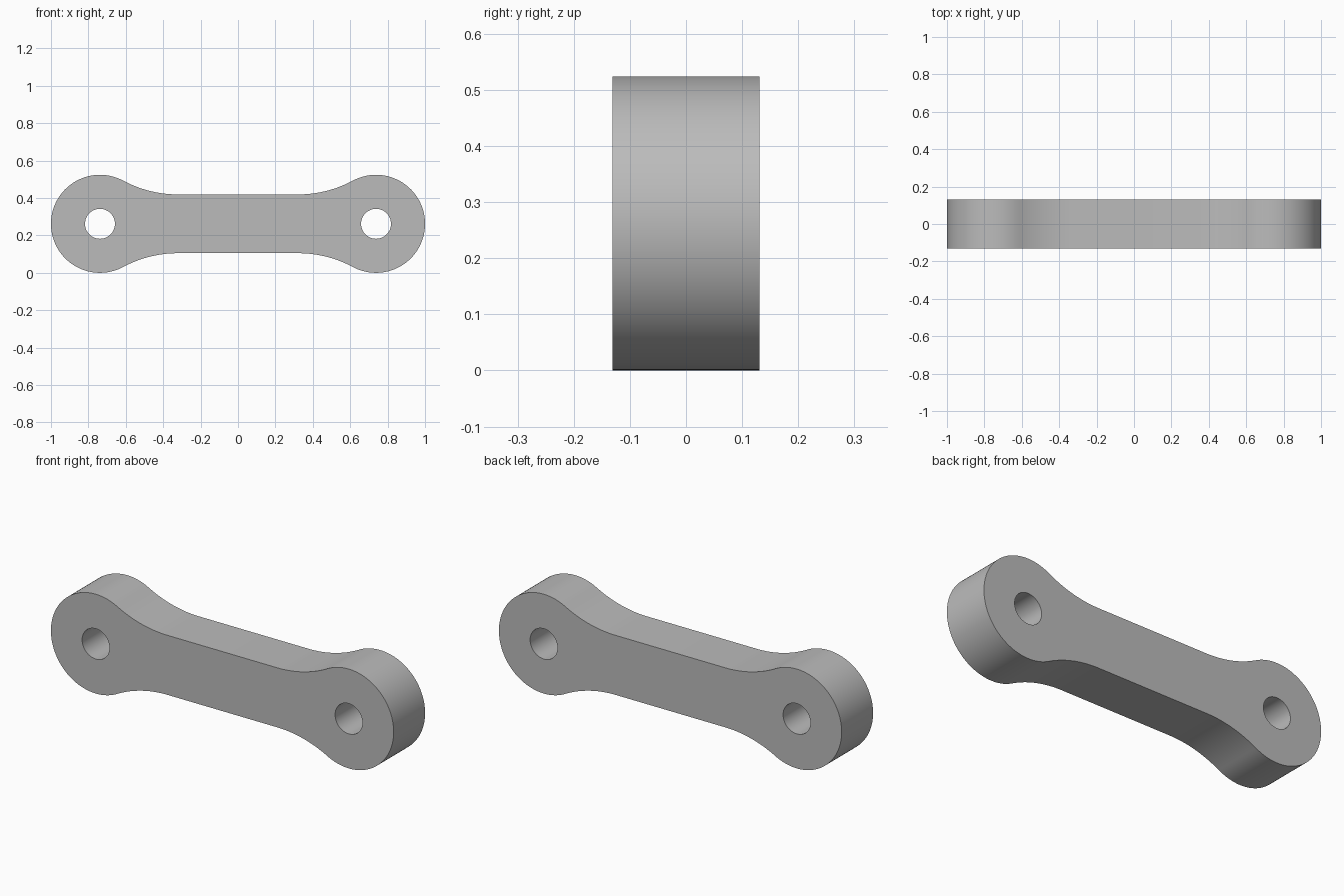
import bpy
import bmesh
from math import pi, sin, cos, atan2, radians

cube = bpy.data.objects.get("Cube")
if cube:
    bpy.data.objects.remove(cube)

END_R = 0.262              # radius of the rounded ends
END_X = 1 - END_R          # centre of each end and its hole
HOLE_R = 0.08
BAR_HALF = 0.157           # half height of the straight middle
BAR_X = 0.32               # where the straight middle stops
HALF_DEPTH = 0.131

# Radius of the fillet tangent to both the bar and the round end
run = END_X - BAR_X
FILLET_R = (run**2 + BAR_HALF**2 - END_R**2) / (2 * (END_R - BAR_HALF))
tangent = atan2(BAR_HALF + FILLET_R, -run)


def arc(cx, cz, r, start, end, steps):
    angles = [start + (end - start) * i / steps for i in range(steps + 1)]
    return [(cx + r * cos(a), cz + r * sin(a)) for a in angles]


def outline():
    # Upper right quarter, mirrored into the full closed contour
    quarter = arc(END_X, 0, END_R, 0, tangent, 40)
    quarter += arc(BAR_X, BAR_HALF + FILLET_R, FILLET_R, tangent - pi, -pi / 2, 20)[1:]
    top = quarter + [(-x, z) for x, z in reversed(quarter)]
    return top + [(x, -z) for x, z in reversed(top[1:-1])]


def add_loop(bm, points):
    verts = [bm.verts.new((x, -HALF_DEPTH, z + END_R)) for x, z in points]
    return [bm.edges.new((v, verts[i - 1])) for i, v in enumerate(verts)]


# Link plate: contour with two holes, filled and extruded
bm = bmesh.new()
edges = add_loop(bm, outline())
for side in (-1, 1):
    edges += add_loop(bm, arc(side * END_X, 0, HOLE_R, 0, 2 * pi, 48)[:-1])
bmesh.ops.triangle_fill(bm, edges=edges, use_beauty=True, use_dissolve=False)
extruded = bmesh.ops.extrude_face_region(bm, geom=bm.faces[:], use_keep_orig=True)
moved = [g for g in extruded["geom"] if isinstance(g, bmesh.types.BMVert)]
bmesh.ops.translate(bm, verts=moved, vec=(0, 2 * HALF_DEPTH, 0))
bmesh.ops.recalc_face_normals(bm, faces=bm.faces[:])
mesh = bpy.data.meshes.new("link_arm")
bm.to_mesh(mesh)
bm.free()

link = bpy.data.objects.new("link_arm", mesh)
bpy.context.collection.objects.link(link)

# Plain grey material
grey = bpy.data.materials.new("grey")
grey.use_nodes = True
grey.diffuse_color = (0.5, 0.5, 0.5, 1)
grey.node_tree.nodes["Principled BSDF"].inputs["Base Color"].default_value = (0.5, 0.5, 0.5, 1)
mesh.materials.append(grey)

# Smooth curved sides, sharp rims
bpy.ops.object.select_all(action="DESELECT")
link.select_set(True)
bpy.context.view_layer.objects.active = link
bpy.ops.object.shade_smooth_by_angle(angle=radians(30))
